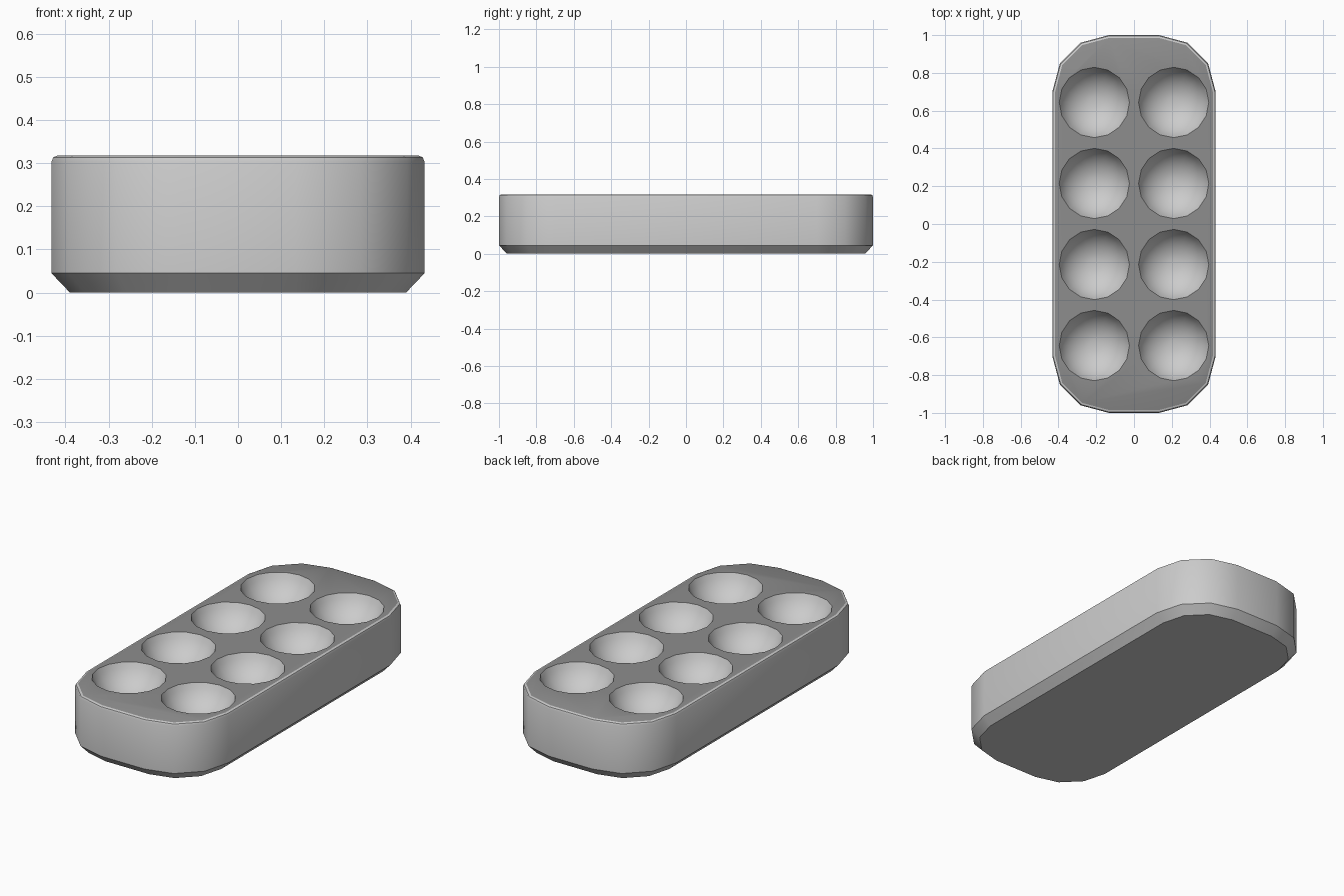
import bpy, bmesh
from math import cos, sin, asin, pi

if "Cube" in bpy.data.objects:
    bpy.data.objects.remove(bpy.data.objects["Cube"])

HEIGHT = 0.318
HX, HY, CORNER = 0.4325, 1.0, 0.3
CUP_R, CUP_DEPTH = 0.186, 0.13
CUP_SIDES = 16


def material(name, v):
    m = bpy.data.materials.new(name)
    m.diffuse_color = (v, v, v, 1)
    m.use_nodes = True
    m.node_tree.nodes["Principled BSDF"].inputs["Base Color"].default_value = m.diffuse_color
    return m


def finish(name, bm):
    bmesh.ops.recalc_face_normals(bm, faces=bm.faces)
    mesh = bpy.data.meshes.new(name)
    bm.to_mesh(mesh)
    bm.free()
    obj = bpy.data.objects.new(name, mesh)
    bpy.context.collection.objects.link(obj)
    return obj


def loft(bm, rings):
    loops = [[bm.verts.new(p) for p in ring] for ring in rings]
    n = len(loops[0])
    for a, b in zip(loops, loops[1:]):
        for i in range(n):
            j = (i + 1) % n
            bm.faces.new((a[i], a[j], b[j], b[i]))
    bm.faces.new(loops[0][::-1])
    bm.faces.new(loops[-1])


def outline(inset, z):
    # rounded rectangle with three segments per corner
    pts = []
    for q, (sx, sy) in enumerate(((1, 1), (-1, 1), (-1, -1), (1, -1))):
        for k in range(4):
            a = q * pi / 2 + k * pi / 6
            r = CORNER - inset
            pts.append((sx * (HX - CORNER) + r * cos(a),
                        sy * (HY - CORNER) + r * sin(a), z))
    return pts


def circle(x, y, r, z):
    return [(x + r * cos(2 * pi * i / CUP_SIDES),
             y + r * sin(2 * pi * i / CUP_SIDES), z) for i in range(CUP_SIDES)]


# tray block: chamfered foot, straight wall, softened top edge
bm = bmesh.new()
loft(bm, [outline(i, z) for i, z in ((0.043, 0), (0, 0.045), (0, HEIGHT - 0.015),
                                     (0.0045, HEIGHT - 0.0045), (0.015, HEIGHT))])
tray = finish("tray", bm)

# eight spherical cups, cut from the top
R = (CUP_R ** 2 + CUP_DEPTH ** 2) / (2 * CUP_DEPTH)
rim = asin(CUP_R / R)
bm = bmesh.new()
for x in (-0.21, 0.21):
    for row in range(4):
        y = (row - 1.5) * 0.429
        rings = [circle(x, y, R * sin(rim * t / 8),
                        HEIGHT - CUP_DEPTH + R * (1 - cos(rim * t / 8)))
                 for t in range(1, 9)]
        rings.append(circle(x, y, CUP_R, HEIGHT + 0.1))
        loft(bm, rings)
cutter = finish("cup_cutter", bm)
cutter.hide_render = True

bpy.context.view_layer.objects.active = tray
tray.select_set(True)
mod = tray.modifiers.new("cups", 'BOOLEAN')
mod.operation = 'DIFFERENCE'
mod.solver = 'EXACT'
mod.object = cutter
bpy.ops.object.modifier_apply(modifier=mod.name)
bpy.data.objects.remove(cutter)

# mid grey body with a darker top surface
tray.data.materials.clear()
tray.data.materials.append(material("body_grey", 0.51))
tray.data.materials.append(material("top_grey", 0.27))
for f in tray.data.polygons:
    f.material_index = int(f.normal.z > 0.99 and f.center.z > HEIGHT - 0.002)
bpy.ops.object.shade_smooth_by_angle(angle=0.61)
